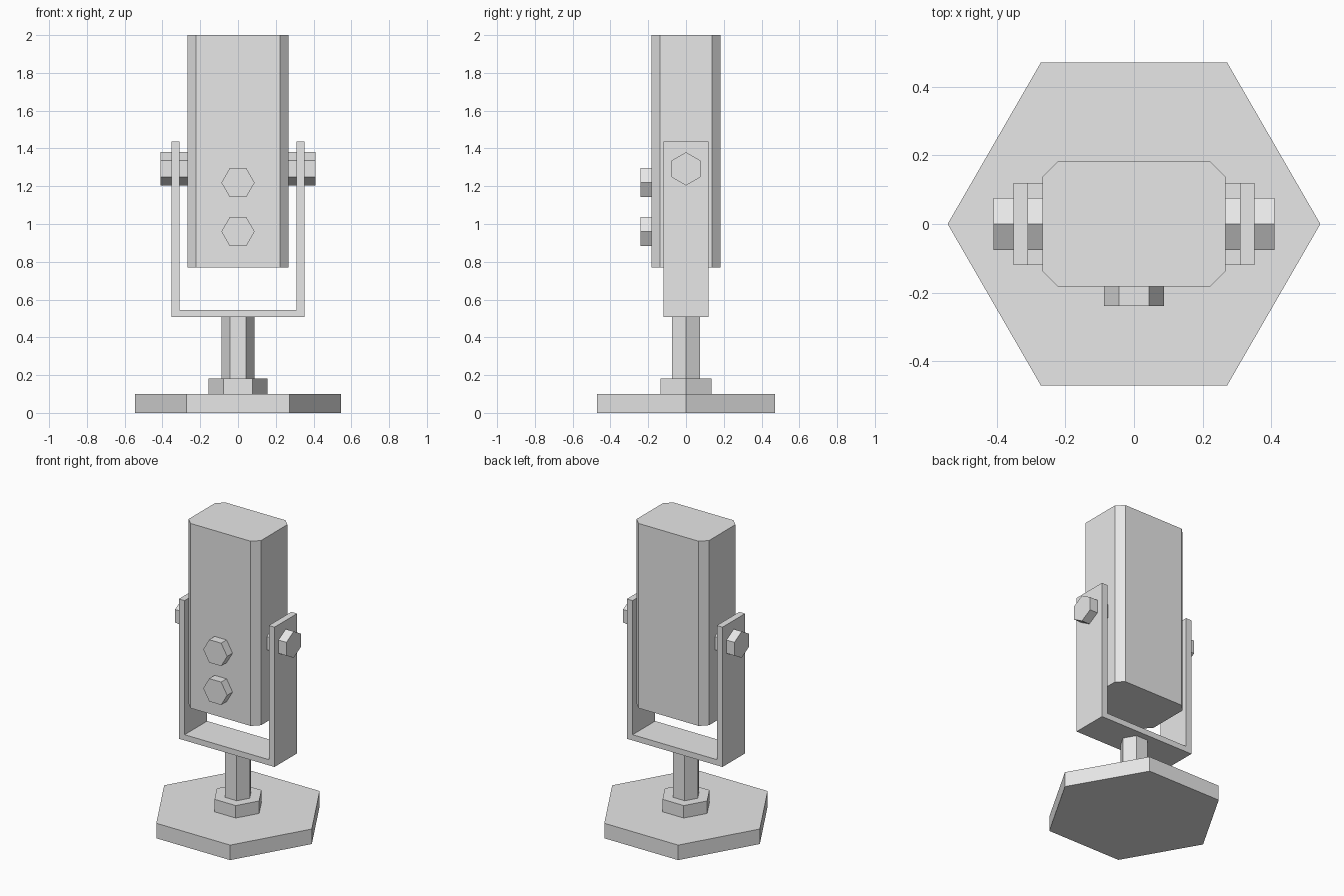
import bpy
import bmesh
from math import cos, sin, radians
from mathutils import Vector

# Remove the default cube
if "Cube" in bpy.data.objects:
    bpy.data.objects.remove(bpy.data.objects["Cube"])

# Single grey material
GREY = (0.8, 0.8, 0.8, 1.0)
grey = bpy.data.materials.new("light_grey")
grey.diffuse_color = GREY
grey.use_nodes = True
for node in grey.node_tree.nodes:
    if node.type == "BSDF_PRINCIPLED":
        node.inputs["Base Color"].default_value = GREY

# Where an outline point (u, v) and a distance w land for each extrusion axis
PLACE = {
    "x": lambda u, v, w: Vector((w, u, v)),
    "y": lambda u, v, w: Vector((u, w, v)),
    "z": lambda u, v, w: Vector((u, v, w)),
}


def prism(name, outline, axis, start, end):
    """Extrude a closed flat outline along an axis."""
    place = PLACE[axis]
    bm = bmesh.new()
    face = bm.faces.new([bm.verts.new(place(u, v, start)) for u, v in outline])
    grown = bmesh.ops.extrude_face_region(bm, geom=[face], use_keep_orig=True)
    top = [g for g in grown["geom"] if isinstance(g, bmesh.types.BMVert)]
    bmesh.ops.translate(bm, verts=top, vec=place(0, 0, end - start))
    bmesh.ops.recalc_face_normals(bm, faces=bm.faces)
    mesh = bpy.data.meshes.new(name)
    bm.to_mesh(mesh)
    bm.free()
    mesh.materials.append(grey)
    obj = bpy.data.objects.new(name, mesh)
    bpy.context.collection.objects.link(obj)
    return obj


def hexagon(radius, u=0.0, v=0.0, turn=0):
    angles = [radians(60 * i + turn) for i in range(6)]
    return [(u + radius * cos(a), v + radius * sin(a)) for a in angles]


def chamfered_rectangle(half_w, half_d, cut):
    a, b = half_w - cut, half_d - cut
    return [(half_w, -b), (half_w, b), (a, half_d), (-a, half_d),
            (-half_w, b), (-half_w, -b), (-a, -half_d), (a, -half_d)]


# Stand: base plate, collar and stem
prism("base_plate", hexagon(0.544), "z", 0.0, 0.1)
prism("stem_collar", hexagon(0.156), "z", 0.1, 0.183)
prism("stem", hexagon(0.087), "z", 0.183, 0.507)

# U-shaped bracket
half = [(0.352, 0.507), (0.352, 1.438), (0.31, 1.438), (0.31, 0.545)]
bracket = half + [(-x, z) for x, z in reversed(half)]
prism("bracket", bracket, "y", -0.119, 0.119)

# Microphone body with chamfered upright edges
prism("body", chamfered_rectangle(0.267, 0.183, 0.045), "z", 0.77, 2.0)

# Pivot knobs passing through the bracket arms
for side, sign in (("left", 1), ("right", -1)):
    prism("pivot_knob_" + side, hexagon(0.088, 0, 1.292, 30), "x",
          sign * 0.26, sign * 0.41)

# Front control knobs
for label, height in (("upper", 1.219), ("lower", 0.96)):
    prism("control_knob_" + label, hexagon(0.088, 0, height), "y", -0.175, -0.24)
